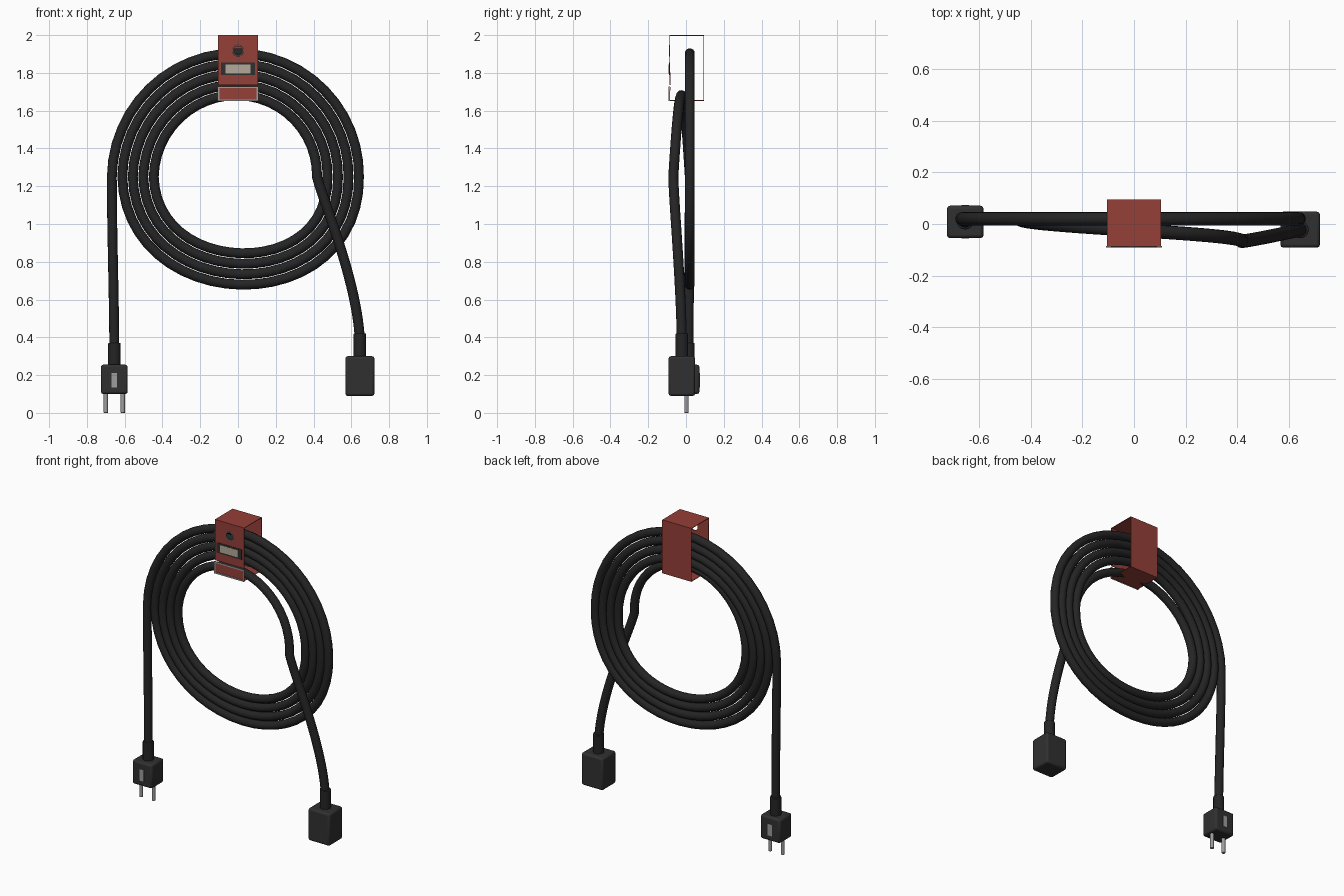
import bpy, bmesh, math
from mathutils import Vector
from mathutils.geometry import interpolate_bezier

if "Cube" in bpy.data.objects:
    bpy.data.objects.remove(bpy.data.objects["Cube"])


def material(name, rgb):
    m = bpy.data.materials.new(name)
    m.diffuse_color = (*rgb, 1)
    m.use_nodes = True
    m.node_tree.nodes["Principled BSDF"].inputs["Base Color"].default_value = m.diffuse_color
    return m


BLACK = material("black_rubber", (0.018, 0.018, 0.018))
DARK = material("dark_plastic", (0.03, 0.03, 0.03))
RED = material("red_strap", (0.30, 0.05, 0.04))
STEEL = material("steel", (0.35, 0.34, 0.33))
TAN = material("tan_label", (0.45, 0.40, 0.32))


def finish(ob, name, mat, bevel=0, segments=2):
    ob.name = name
    ob.data.materials.append(mat)
    if bevel:
        b = ob.modifiers.new("bevel", 'BEVEL')
        b.width, b.segments = bevel, segments
    bpy.ops.object.shade_smooth_by_angle(angle=math.radians(35))
    return ob


def box(name, x, y, z, mat, bevel=0):
    """Box from (min, max) ranges."""
    bpy.ops.mesh.primitive_cube_add(size=1, location=[sum(r) / 2 for r in (x, y, z)])
    ob = bpy.context.object
    ob.scale = [r[1] - r[0] for r in (x, y, z)]
    bpy.ops.object.transform_apply(location=False, rotation=False, scale=True)
    return finish(ob, name, mat, bevel)


def rod(name, x, y, z0, z1, r, mat, bevel=0):
    bpy.ops.mesh.primitive_cylinder_add(vertices=24, radius=r, depth=z1 - z0,
                                        location=(x, y, (z0 + z1) / 2))
    return finish(bpy.context.object, name, mat, bevel)


# Cable: rising lead, inward spiral of 4.5 turns, then the falling tail
CY, CZ, R0, PITCH, TURNS, STEPS = 0.02, 1.25, 0.668, 0.0555, 4.5, 48
points = interpolate_bezier((-0.655, 0.012, 0.32), (-0.655, 0.015, 0.6),
                            (-R0, CY, 0.95), (-R0, CY, CZ), 12)[:-1]
n = int(TURNS * STEPS)
for i in range(n):
    p = i / STEPS
    a = 2 * math.pi * p
    r = R0 - PITCH * p
    s = math.sin(a)
    sag = 0.055 * max(0, -s) ** 2
    y = CY - 0.175 * max(0, p - 4.0)
    points.append(Vector((-r * math.cos(a) + 0.02 * max(0, -s), y, CZ + r * s + sag)))
points += interpolate_bezier((R0 - PITCH * TURNS, -0.067, CZ), (0.45, -0.065, 1.12),
                             (0.64, -0.025, 0.68), (0.646, -0.022, 0.36), 24)
curve = bpy.data.curves.new("cable", 'CURVE')
curve.dimensions = '3D'
curve.bevel_depth, curve.bevel_resolution = 0.0265, 4
curve.use_fill_caps = True
spline = curve.splines.new('POLY')
spline.points.add(len(points) - 1)
for sp, co in zip(spline.points, points):
    sp.co = (*co, 1)
cable = bpy.data.objects.new("cable", curve)
bpy.context.collection.objects.link(cable)
bpy.ops.object.select_all(action='DESELECT')
cable.select_set(True)
bpy.context.view_layer.objects.active = cable
bpy.ops.object.convert(target='MESH')
finish(bpy.context.object, "cable", BLACK)

# Plug on the left: body, neck, prongs, inset plates front and back
PX, PY = -0.655, 0.008
box("plug_body", (PX - 0.071, PX + 0.071), (PY - 0.063, PY + 0.063), (0.10, 0.255), DARK, 0.012)
rod("plug_neck", PX, PY + 0.004, 0.25, 0.37, 0.033, BLACK, 0.004)
for side in (-1, 1):
    rod("plug_prong", PX + side * 0.045, 0.003, 0, 0.11, 0.011, STEEL, 0.002)
    yc = PY + side * 0.063
    box("plug_plate", (PX - 0.015, PX + 0.015), (yc - 0.002, yc + 0.002), (0.135, 0.21), STEEL)

# Socket on the right
SX, SY = 0.645, -0.022
box("socket_body", (SX - 0.077, SX + 0.077), (SY - 0.07, SY + 0.07), (0.09, 0.30), DARK, 0.012)
rod("socket_neck", SX, SY, 0.295, 0.42, 0.033, BLACK, 0.004)

# Strap: thin open band wrapped round the top of the coil
W, YF, YB, Z0, Z1 = 0.105, -0.088, 0.095, 1.652, 2.0
bm = bmesh.new()
profile = [(YF, 1.735), (YF, Z1), (YB, Z1), (YB, Z0), (YF, Z0), (YF, 1.725)]
rows = [[bm.verts.new((x, y, z)) for x in (-W, W)] for y, z in profile]
for a, b in zip(rows, rows[1:]):
    bm.faces.new((a[0], a[1], b[1], b[0]))
bmesh.ops.recalc_face_normals(bm, faces=bm.faces)
mesh = bpy.data.meshes.new("strap")
bm.to_mesh(mesh)
bm.free()
strap = bpy.data.objects.new("strap", mesh)
bpy.context.collection.objects.link(strap)
mesh.materials.append(RED)
# Make every face point out of the loop so the thickness grows inward
if mesh.polygons[0].normal.y > 0:
    mesh.flip_normals()
solid = strap.modifiers.new("thickness", 'SOLIDIFY')
solid.thickness, solid.offset = 0.005, -1

# Hanging hole with its eyelet
bpy.ops.mesh.primitive_cylinder_add(vertices=32, radius=0.025, depth=0.04,
                                    location=(0, YF, 1.917), rotation=(math.pi / 2, 0, 0))
cutter = bpy.context.object
cutter.name = "hole_cutter"
cutter.hide_render = True
cutter.hide_viewport = True
cut = strap.modifiers.new("hole", 'BOOLEAN')
cut.operation, cut.object = 'DIFFERENCE', cutter
bpy.ops.mesh.primitive_torus_add(major_radius=0.027, minor_radius=0.003, major_segments=32,
                                 minor_segments=8, location=(0, YF, 1.917),
                                 rotation=(math.pi / 2, 0, 0))
finish(bpy.context.object, "eyelet", STEEL)

# Label holder and blank label
box("label_holder", (-0.09, 0.09), (YF - 0.003, YF + 0.001), (1.788, 1.855), DARK)
box("label", (-0.066, 0.066), (YF - 0.004, YF), (1.798, 1.845), TAN)

# Buckle: rectangular frame over the lower flap
T = 0.009
for z in (1.65, 1.728 - T):
    box("buckle_bar", (-0.108, 0.108), (YF - 0.004, YF + 0.002), (z, z + T), STEEL)
for side in (-1, 1):
    x = side * (0.108 - T / 2)
    box("buckle_side", (x - T / 2, x + T / 2), (YF - 0.004, YF + 0.002), (1.65 + T, 1.728 - T), STEEL)
